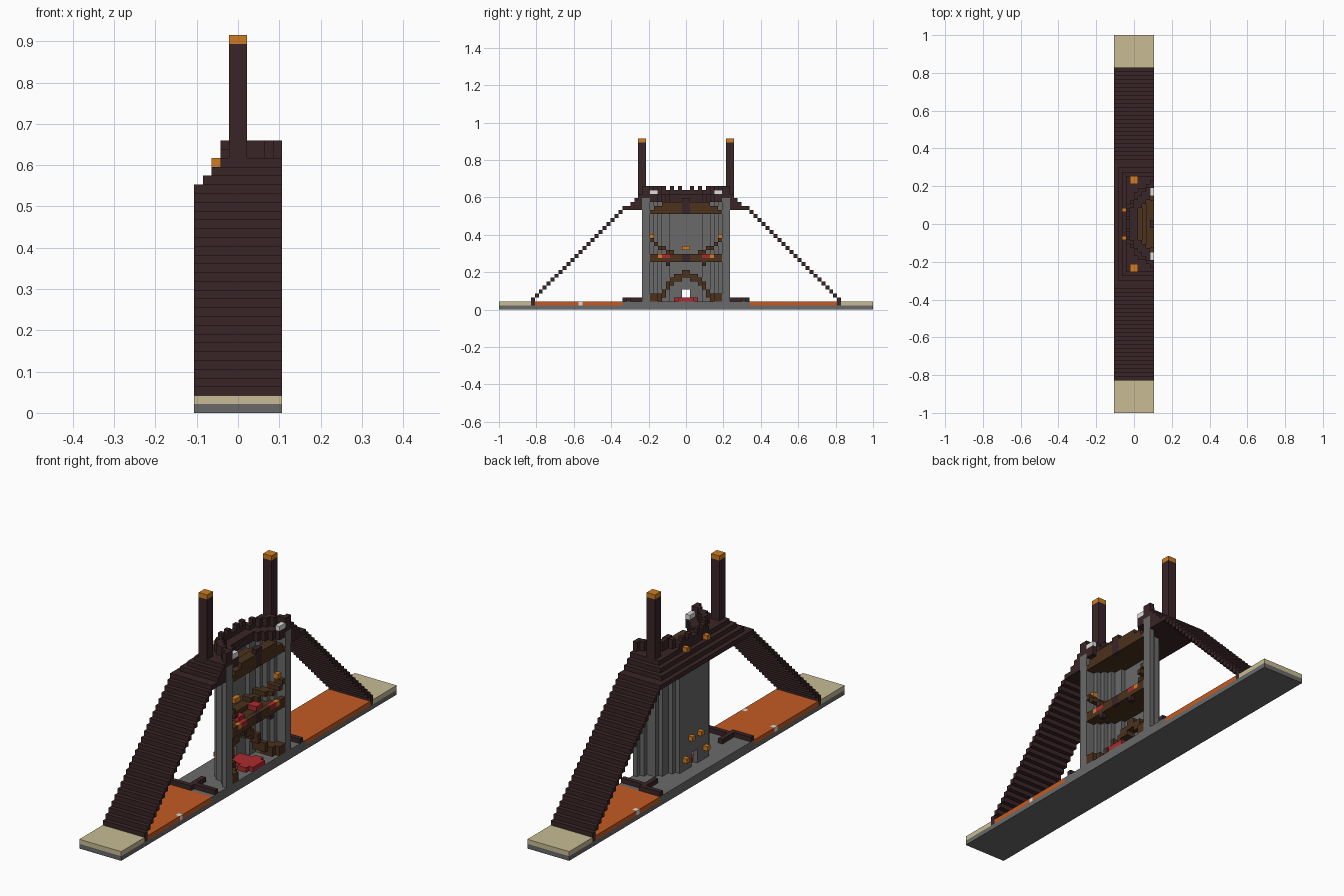
import bpy, bmesh
from math import hypot

if "Cube" in bpy.data.objects:
    bpy.data.objects.remove(bpy.data.objects["Cube"], do_unlink=True)

U = 2 / 94          # size of one block
CELLS = {}          # block position -> part name
PARTS = {}          # part name -> material


def material(name, rgb):
    lin = [(c / 255 / 12.92) if c < 11 else ((c / 255 + 0.055) / 1.055) ** 2.4 for c in rgb]
    m = bpy.data.materials.new(name)
    m.use_nodes = True
    m.diffuse_color = (*lin, 1)
    m.node_tree.nodes["Principled BSDF"].inputs["Base Color"].default_value = (*lin, 1)
    return m


DARK = material("dark brick", (58, 37, 39))
STONE = material("grey stone", (106, 106, 106))
SAND = material("sandstone", (200, 188, 148))
LAVA = material("lava orange", (196, 90, 35))
LAMP = material("lamp orange", (208, 124, 36))
WOOD = material("brown wood", (76, 50, 30))
RED = material("red carpet", (172, 42, 46))
WHITE = material("pale block", (222, 222, 222))


def fill(part, mat, xs, ys, zs, keep=None, mirror=False):
    """Fill a range of blocks; the first part to claim a block keeps it."""
    PARTS[part] = mat
    for i in range(*xs):
        for j in range(*ys):
            for k in range(*zs):
                if keep is None or keep(i, j, k):
                    CELLS.setdefault((i, j, k), part)
                    if mirror:
                        CELLS.setdefault((i, -1 - j, k), part)


def dist(i, j):
    return hypot(i + 0.5 - 9, j + 0.5)


def on_wall(i, j, k):
    return 10.2 <= dist(i, j) < 11.45


def inside(i, j, k):
    return dist(i, j) < 10.2


def by_wall(i, j, k):
    return 8.3 <= dist(i, j) < 10.2


# small blocks set into the base edges
fill("edge_markers", WHITE, (4, 5), (-27, -26), (1, 2))
fill("edge_markers", WHITE, (-5, -4), (23, 24), (1, 2), mirror=True)

# base slab, end landings and lava ponds
fill("base", STONE, (-5, 5), (-47, 47), (0, 1))
fill("ramps", DARK, (-5, 5), (38, 39), (1, 3), mirror=True)
fill("landings", SAND, (-5, 5), (39, 47), (1, 2), mirror=True)
fill("lava_ponds", LAVA, (-5, 5), (16, 38), (1, 2), mirror=True)
fill("courtyard_floor", STONE, (-5, 5), (-16, 16), (1, 2))

# stepped ramps up to the roof
for k in range(3, 26):
    fill("ramps", DARK, (-5, 5), (40 - k, 41 - k), (k, k + 1), mirror=True)

# curbs beside the ponds
fill("curbs", DARK, (-5, 0), (15, 16), (2, 3), mirror=True)
fill("curbs", DARK, (0, 5), (14, 15), (2, 3), mirror=True)
fill("curbs", DARK, (-1, 0), (11, 15), (2, 3), mirror=True)

# curved wall with a small doorway
fill("curved_wall", STONE, (-5, 5), (-11, 11), (2, 28),
     lambda i, j, k: on_wall(i, j, k) and not (j in (-1, 0) and k < 5))

# lamps outside the door, on the roof and inside
fill("lamps", LAMP, (-3, -2), (1, 2), (8, 9), mirror=True)
fill("lamps", LAMP, (-3, -2), (3, 4), (4, 5), mirror=True)
fill("lamps", LAMP, (-3, -2), (3, 4), (28, 29), mirror=True)
fill("lamps", LAMP, (3, 4), (8, 9), (18, 19), mirror=True)
fill("lamps", LAMP, (-1, 0), (-1, 1), (15, 16))
fill("lamps", LAMP, (4, 5), (6, 7), (13, 14), mirror=True)

# terraced roof around the outside of the wall
for n in range(4):
    fill("roof", DARK, (n - 5, 5), (n - 15, 15 - n), (25 + n, 26 + n),
         lambda i, j, k: dist(i, j) >= (10.2 if k == 28 else 11.45))

# parapet with merlons, and the two pale blocks on top
fill("pale_blocks", WHITE, (4, 5), (7, 9), (29, 30), mirror=True)
fill("parapet", DARK, (-5, 5), (-11, 11), (29, 30), on_wall)
fill("parapet", DARK, (-5, 5), (0, 11), (30, 31),
     lambda i, j, k: on_wall(i, j, k) and (j > 4 or j % 2 == 1), mirror=True)
fill("parapet", DARK, (-5, 5), (-11, 11), (27, 29), by_wall)

# twin pillars with lit caps
fill("pillars", DARK, (-1, 1), (10, 12), (29, 42), mirror=True)
fill("pillar_caps", LAMP, (-1, 1), (10, 12), (42, 43), mirror=True)

# upper floor under the roof
fill("upper_floor_beam", DARK, (4, 5), (-1, 1), (24, 28))
fill("upper_floor", WOOD, (-2, 5), (-10, 10), (24, 25), inside)
fill("upper_floor", WOOD, (2, 5), (-8, 8), (25, 26), inside)
fill("upper_floor", WOOD, (3, 5), (-6, 6), (26, 27), inside)

# balcony with rail, cushions and brackets
fill("balcony_post", DARK, (4, 5), (-1, 1), (12, 14))
fill("cushions", RED, (4, 5), (4, 6), (13, 14), mirror=True)
fill("cushions", RED, (1, 3), (2, 4), (13, 14), mirror=True)
fill("balcony", WOOD, (-2, 5), (-10, 10), (12, 13), inside)
fill("balcony", WOOD, (4, 5), (-10, 10), (13, 14), inside)
fill("brackets", DARK, (4, 5), (4, 5), (11, 12), mirror=True)

# lower and upper stairs that follow the wall
lower = [10, 9, 9, 8, 7, 5, 4, 4, 4, 3]
upper = [14, 14, 14, 15, 15, 16, 16, 17, 18, 19]
for j in range(10):
    fill("lower_stairs", WOOD, (-5, 5), (j, j + 1), (max(2, lower[j] - 2), lower[j]),
         by_wall, mirror=True)
    fill("upper_stairs", WOOD, (-5, 5), (j, j + 1), (upper[j] - 1, upper[j]),
         by_wall, mirror=True)

# carpet leading to the door
fill("carpet", RED, (-1, 5), (-2, 2), (2, 3), inside)
fill("carpet", RED, (2, 4), (-3, 3), (2, 3), inside)

# turn the blocks of each part into one clean shell
AXES = [(0, 1, 2), (1, 2, 0), (2, 0, 1)]
for part, mat in PARTS.items():
    bm = bmesh.new()
    verts = {}
    for cell in [c for c, p in CELLS.items() if p == part]:
        for a, b, c in AXES:
            for side in (0, 1):
                near = list(cell)
                near[a] += 2 * side - 1
                if tuple(near) in CELLS:
                    continue
                ring = []
                for db, dc in ((0, 0), (1, 0), (1, 1), (0, 1)):
                    p = list(cell)
                    p[a] += side
                    p[b] += db
                    p[c] += dc
                    p = tuple(p)
                    if p not in verts:
                        verts[p] = bm.verts.new([q * U for q in p])
                    ring.append(verts[p])
                bm.faces.new(ring if side else ring[::-1])
    bmesh.ops.dissolve_limit(bm, angle_limit=0.01, verts=bm.verts[:], edges=bm.edges[:])
    mesh = bpy.data.meshes.new(part)
    bm.to_mesh(mesh)
    bm.free()
    mesh.materials.append(mat)
    bpy.context.scene.collection.objects.link(bpy.data.objects.new(part, mesh))
